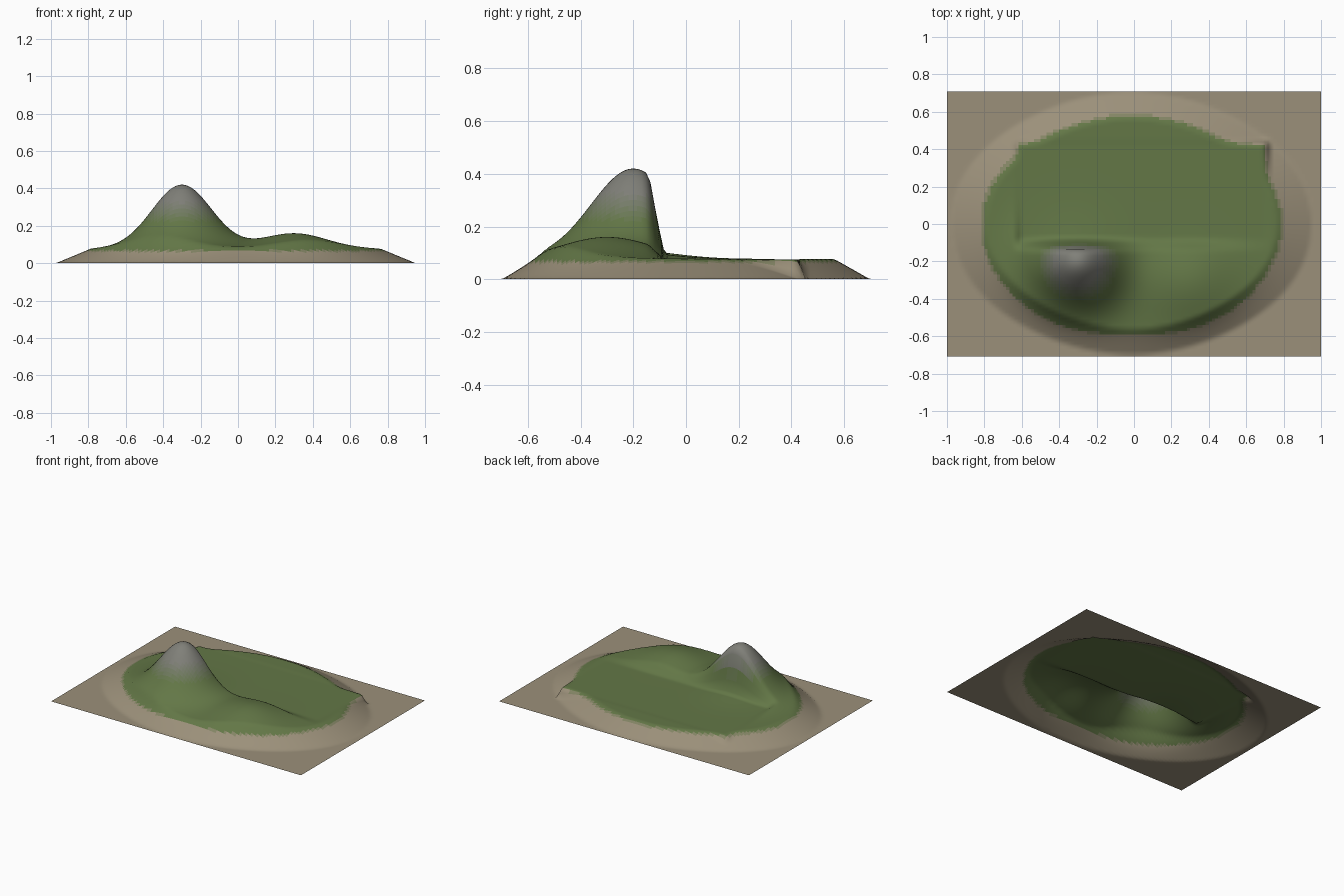
import bpy, bmesh, math

if "Cube" in bpy.data.objects:
    bpy.data.objects.remove(bpy.data.objects["Cube"])

HALF_X, HALF_Y = 1.0, 0.708
NX, NY = 120, 84
SHELF = 0.077            # height of the grassy plateau


def ramp(a, b, v):
    return max(0.0, min(1.0, (v - a) / (b - a)))


def smooth(a, b, v):
    t = ramp(a, b, v)
    return t * t * (3 - 2 * t)


def bell(x, y, cx, cy, height, width):
    return height * math.exp(-((x - cx) ** 2 + (y - cy) ** 2) / (2 * width ** 2))


def height(x, y):
    # oval island with a sloping beach and a slightly uneven shore
    a = math.atan2(y / 0.69, (x + 0.012) / 0.962)
    r = math.hypot((x + 0.012) / 0.962, y / 0.69)
    r /= 1 + 0.012 * math.cos(4 * a) * math.sin(a) ** 2
    island = ramp(1.0, 0.805, r)
    # mountain and low hill
    bump = bell(x, y, -0.3, -0.2, 0.343, 0.16) + bell(x, y, 0.3, -0.3, 0.083, 0.175)
    natural = island * (SHELF + bump)
    # rectangular levelled field that cuts the mountain's back
    flat = (ramp(-0.14, -0.08, y) * smooth(0.46, 0.415, y)
            * smooth(-0.65, -0.60, x) * smooth(0.735, 0.69, x))
    levelled = SHELF - 0.002 + 0.075 * bump
    return natural + (levelled - natural) * flat


def mix(a, b, t):
    return tuple(p + (q - p) * t for p, q in zip(a, b))


# colour bands: sand, sand-grass blend, grass, then grass fading to rock
SAND, GRASS, ROCK = (0.33, 0.28, 0.195), (0.125, 0.185, 0.062), (0.215, 0.215, 0.19)
STEPS = 8
bands = [("sand", SAND), ("sand_grass", mix(SAND, GRASS, 0.5))]
bands += [(f"grass_rock_{i}", mix(GRASS, ROCK, i / STEPS)) for i in range(STEPS + 1)]


def band(z):
    if z < 0.062:
        return 0
    if z < 0.069:
        return 1
    return 2 + round(STEPS * ramp(0.22, 0.33, z))


# terrain sheet
bm = bmesh.new()
grid = [[bm.verts.new((x, y, height(x, y)))
         for x in (HALF_X * (2 * i / NX - 1) for i in range(NX + 1))]
        for y in (HALF_Y * (2 * j / NY - 1) for j in range(NY + 1))]
for j in range(NY):
    for i in range(NX):
        f = bm.faces.new((grid[j][i], grid[j][i + 1], grid[j + 1][i + 1], grid[j + 1][i]))
        f.smooth = True
        f.material_index = band(f.calc_center_median().z)

mesh = bpy.data.meshes.new("island_terrain")
bm.to_mesh(mesh)
bm.free()
for name, rgb in bands:
    mat = bpy.data.materials.new(name)
    mat.diffuse_color = (*rgb, 1)
    mat.use_nodes = True
    mat.node_tree.nodes["Principled BSDF"].inputs["Base Color"].default_value = mat.diffuse_color
    mesh.materials.append(mat)
terrain = bpy.data.objects.new("island_terrain", mesh)
bpy.context.collection.objects.link(terrain)
